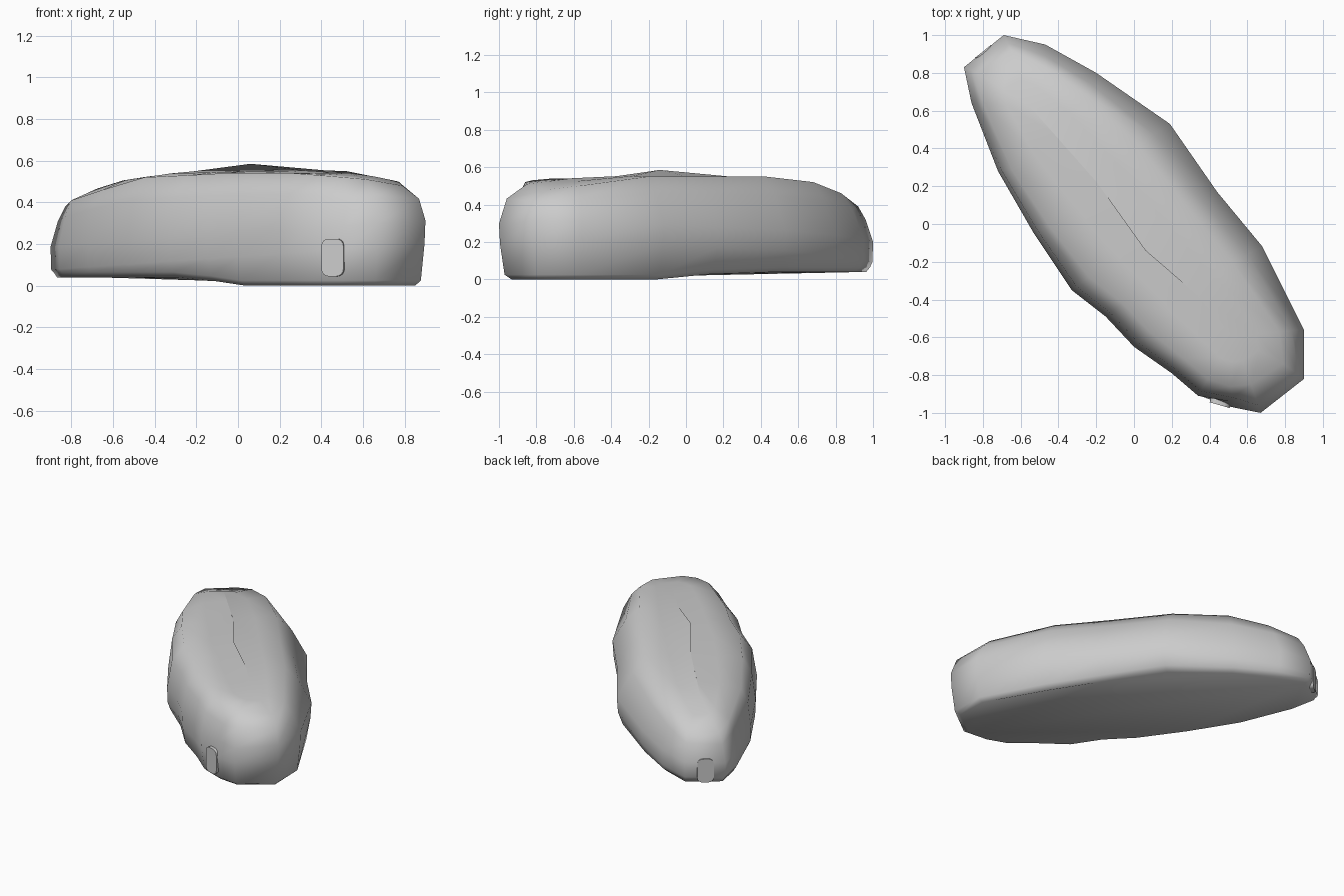
import bpy, bmesh, math
from mathutils import Vector

if "Cube" in bpy.data.objects:
    bpy.data.objects.remove(bpy.data.objects["Cube"])

# Widest outline (x, y) paired with the upper rim (x, y, z)
OUTLINE = [
    (.67, -1.0, .62, -.85, .51), (.90, -.82, .79, -.74, .48), (.90, -.56, .77, -.57, .50),
    (.68, -.12, .52, -.20, .55), (.44, .17, .28, .09, .55), (.19, .53, .02, .42, .55),
    (-.20, .80, -.25, .68, .52), (-.47, .95, -.47, .83, .46), (-.69, 1.0, -.65, .92, .39),
    (-.90, .83, -.83, .80, .38), (-.86, .64, -.80, .64, .41), (-.72, .28, -.65, .29, .46),
    (-.53, -.05, -.45, -.01, .52), (-.33, -.35, -.24, -.28, .53), (-.15, -.49, -.06, -.42, .54),
    (0, -.65, .08, -.57, .54), (.20, -.79, .26, -.71, .54), (.34, -.91, .39, -.82, .53),
    (.50, -.97, .51, -.86, .52),
]
CREST = [(-1, .50), (-.84, .53), (-.3, .555), (.3, .55), (.66, .50), (.93, .40), (1.1, .35)]


def crest(y):
    for (a, p), (b, q) in zip(CREST, CREST[1:]):
        if y <= b:
            return p + (q - p) * (y - a) / (b - a)
    return CREST[-1][1]


def ramp(v, a, b):
    return min(1, max(0, (v - a) / (b - a)))


# Axis running along the long diagonal
A, B = Vector((-.55, .62, 0)), Vector((.53, -.60, 0))


def axis_point(p):
    t = (p - A).dot(B - A) / (B - A).length_squared
    q = A.lerp(B, min(1, max(0, t)))
    q.z = crest(q.y)
    return q


# Rings from the underside up to the crest
rings = [[] for _ in range(8)]
for i, (ox, oy, rx, ry, rz) in enumerate(OUTLINE):
    out, rim = Vector((ox, oy, 0)), Vector((rx, ry, rz))
    mid = .22 + .07 * ox
    zb = .04 * max(ramp(-ox, .03, .25), ramp(oy, -.1, .28))
    slope = .5 if 2 <= i <= 10 else .28    # the back right flank leans in more

    def at(f, z):
        p = out.lerp(rim, f)
        p.z = z
        return p
    ax = axis_point(rim)
    half = rim.lerp(ax, .5)
    half.z = crest(half.y) * .6 + rz * .4
    for ring, p in zip(rings, [
            at(.45, zb), at(.2, zb + .025), at(.04, mid - .08), at(0, mid + .03),
            at(slope, mid + (rz - mid) * .68), rim, half, ax]):
        ring.append(p)

# Crumpled dent at the front end
rings[3][18] += Vector((.01, .03, 0))
rings[4][18] += Vector((.02, .02, -.03))

bm = bmesh.new()
vr = [[bm.verts.new(p) for p in r] for r in rings]
n = len(OUTLINE)
for lo, hi in zip(vr, vr[1:]):
    for i in range(n):
        j = (i + 1) % n
        bm.faces.new((lo[i], lo[j], hi[j], hi[i]))
bm.faces.new(vr[0][::-1])
# Close the crest along the spine
bmesh.ops.remove_doubles(bm, verts=vr[-1], dist=.001)
top = [e for e in bm.edges if e.is_boundary]
bmesh.ops.triangle_fill(bm, edges=top, use_beauty=True)
# Small peak on top
peak = min((v for v in bm.verts if v.co.z > .5),
           key=lambda v: (v.co.xy - Vector((.06, -.14))).length)
peak.co = (.06, -.14, .585)
bmesh.ops.recalc_face_normals(bm, faces=bm.faces)


def finish(bm, name, angle):
    me = bpy.data.meshes.new(name)
    bm.to_mesh(me)
    bm.free()
    ob = bpy.data.objects.new(name, me)
    bpy.context.collection.objects.link(ob)
    bpy.ops.object.select_all(action='DESELECT')
    ob.select_set(True)
    bpy.context.view_layer.objects.active = ob
    bpy.ops.object.shade_smooth_by_angle(angle=math.radians(angle))
    return ob


finish(bm, "boulder_body", 80)


# Flat rounded tabs set into both ends
def tab(name, loc, yaw, w, h):
    bm = bmesh.new()
    bmesh.ops.create_cube(bm, size=1)
    for v in bm.verts:
        v.co = (v.co.x * w, v.co.y * .05, v.co.z * h)
    edges = [e for e in bm.edges if abs(e.verts[0].co.y - e.verts[1].co.y) > .01]
    bmesh.ops.bevel(bm, geom=edges, offset=.035, segments=4, profile=.5, affect='EDGES')
    ob = finish(bm, name, 40)
    ob.location, ob.rotation_euler = loc, (0, 0, math.radians(yaw))


tab("front_tab", (.46, -.935, .135), -16, .11, .18)
tab("rear_tab", (-.783, .895, .135), -141, .11, .17)
